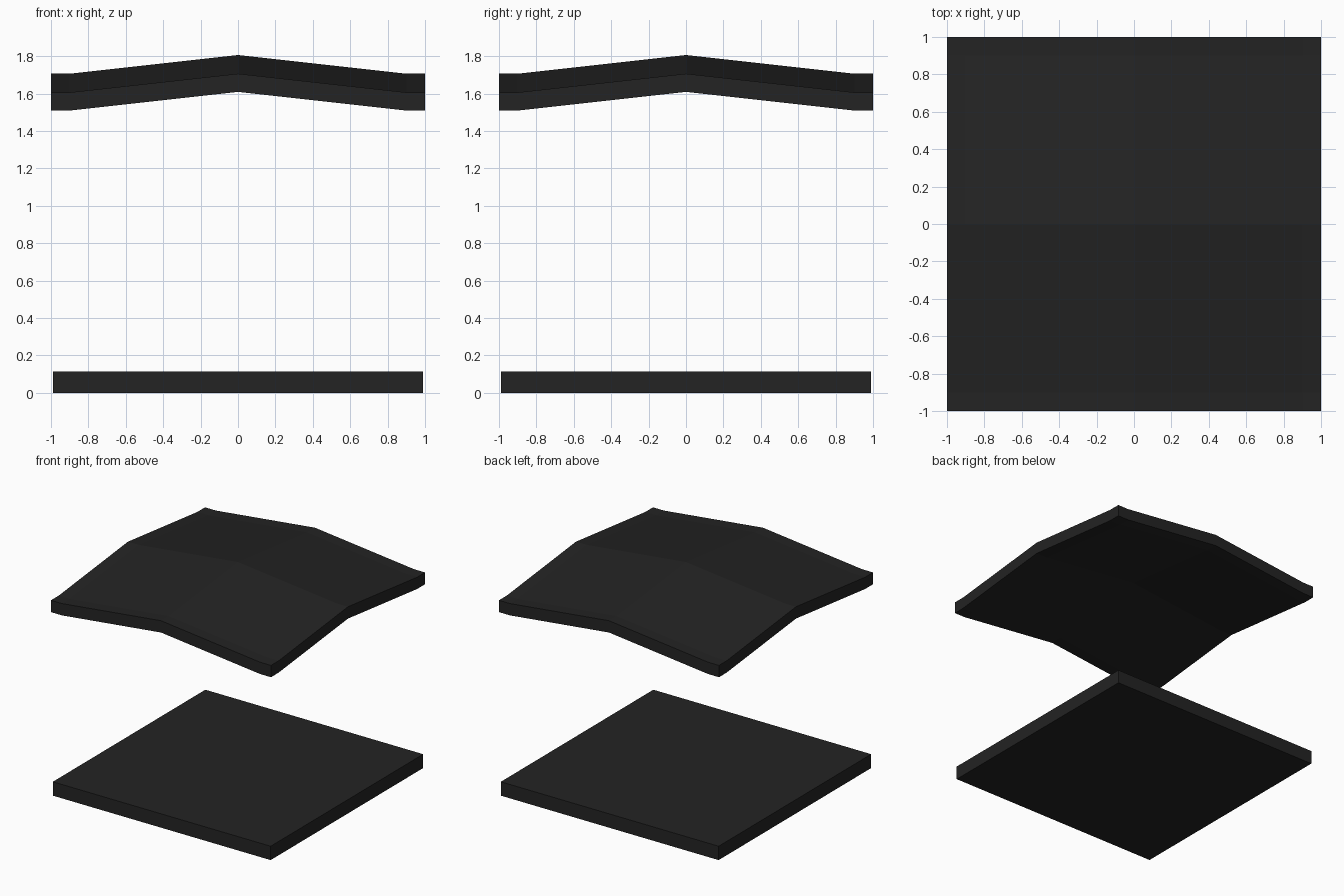
import bpy, bmesh

if "Cube" in bpy.data.objects:
    bpy.data.objects.remove(bpy.data.objects["Cube"])

# One dark colour for everything
dark = bpy.data.materials.new("dark_charcoal")
dark.diffuse_color = (0.017, 0.017, 0.017, 1)
dark.use_nodes = True
dark.node_tree.nodes["Principled BSDF"].inputs["Base Color"].default_value = dark.diffuse_color


def finish(bm, name):
    bmesh.ops.recalc_face_normals(bm, faces=bm.faces)
    mesh = bpy.data.meshes.new(name)
    bm.to_mesh(mesh)
    bm.free()
    mesh.materials.append(dark)
    obj = bpy.data.objects.new(name, mesh)
    bpy.context.collection.objects.link(obj)
    return obj


# Base slab
bm = bmesh.new()
bmesh.ops.create_cube(bm, size=1)
for v in bm.verts:
    v.co.x *= 1.98
    v.co.y *= 1.98
    v.co.z = (v.co.z + 0.5) * 0.114
finish(bm, "base_slab")

# Canopy: flat rim, folded up along both centre lines, then given thickness
stops = (-1, -0.9, 0, 0.9, 1)


def rise(t):
    return 0.1 * min(1, (1 - abs(t) / 0.9) if abs(t) < 0.9 else 0)


bm = bmesh.new()
grid = [[bm.verts.new((x, y, 1.509 + rise(x) + rise(y))) for y in stops] for x in stops]
for i in range(4):
    for j in range(4):
        bm.faces.new((grid[i][j], grid[i + 1][j], grid[i + 1][j + 1], grid[i][j + 1]))
top = bmesh.ops.extrude_face_region(bm, geom=bm.faces[:], use_keep_orig=True)
for v in top["geom"]:
    if isinstance(v, bmesh.types.BMVert):
        v.co.z += 0.097
finish(bm, "folded_canopy")
